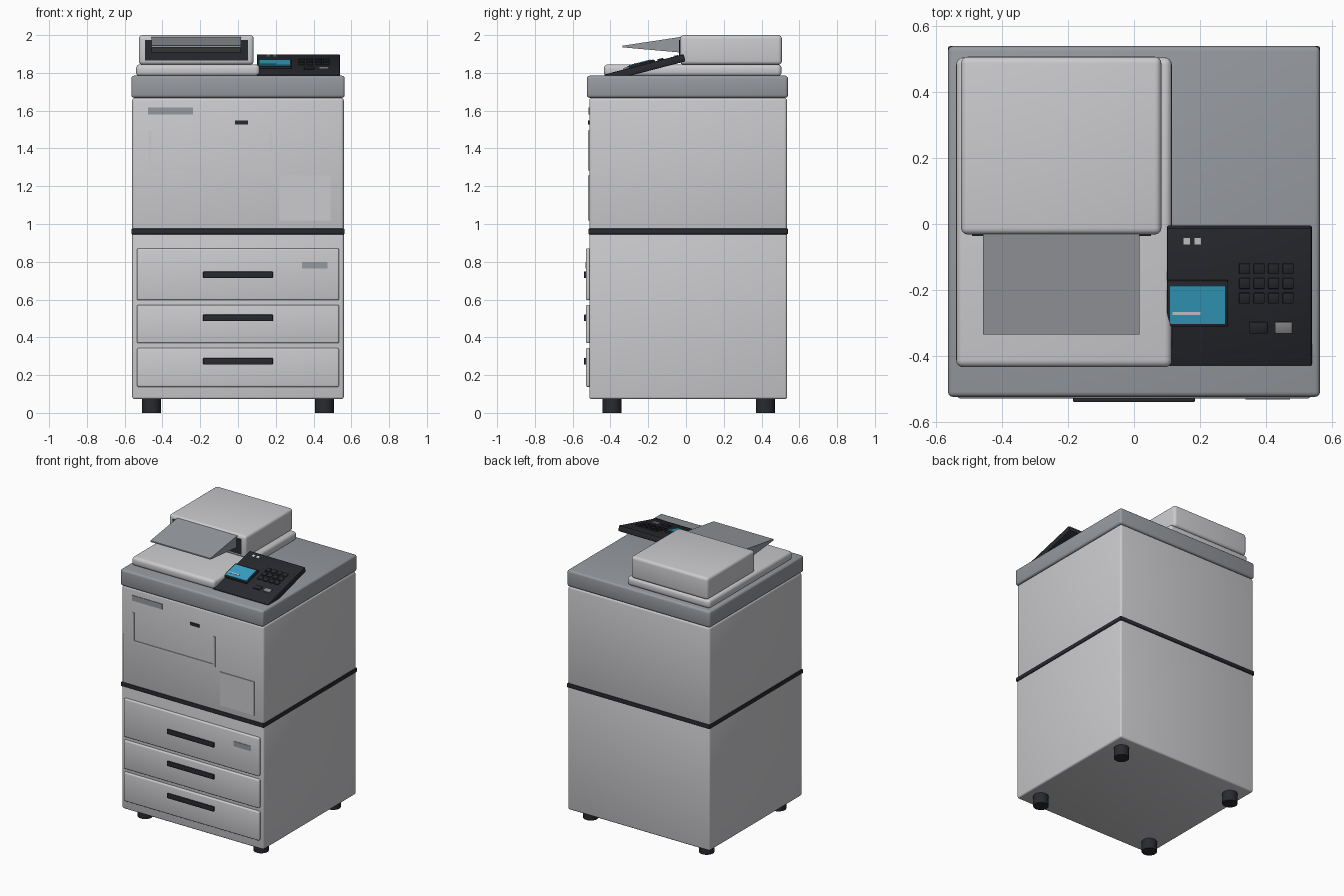
import bpy, bmesh, math
from mathutils import Matrix, Vector

if "Cube" in bpy.data.objects:
    bpy.data.objects.remove(bpy.data.objects["Cube"])


def mat(name, r, g, b):
    m = bpy.data.materials.new(name)
    m.diffuse_color = (r, g, b, 1)
    m.use_nodes = True
    m.node_tree.nodes["Principled BSDF"].inputs["Base Color"].default_value = m.diffuse_color
    return m


BODY = mat("light_grey", 0.60, 0.60, 0.625)
GREY = mat("mid_grey", 0.305, 0.32, 0.345)
DARK = mat("charcoal", 0.022, 0.023, 0.029)
BLUE = mat("screen_blue", 0.035, 0.37, 0.57)
PALE = mat("pale_grey", 0.68, 0.68, 0.68)
BUTTON = mat("button_grey", 0.26, 0.26, 0.27)


def finish(bm, name, material, matrix=None):
    me = bpy.data.meshes.new(name)
    bmesh.ops.recalc_face_normals(bm, faces=bm.faces[:])
    bm.to_mesh(me)
    bm.free()
    ob = bpy.data.objects.new(name, me)
    bpy.context.collection.objects.link(ob)
    me.materials.append(material)
    if matrix:
        ob.matrix_world = matrix
    bpy.context.view_layer.objects.active = ob
    bpy.ops.object.select_all(action='DESELECT')
    ob.select_set(True)
    bpy.ops.object.shade_smooth_by_angle(angle=math.radians(35))
    return ob


def box(name, x, y, z, material, bevel=0.0, seg=3, matrix=None):
    """Box from (min, max) ranges with rounded edges."""
    bm = bmesh.new()
    bmesh.ops.create_cube(bm, size=1)
    for v in bm.verts:
        v.co = Vector(r[0] if c < 0 else r[1] for c, r in zip(v.co, (x, y, z)))
    if bevel:
        bmesh.ops.bevel(bm, geom=bm.edges[:], offset=bevel, segments=seg,
                        profile=0.5, affect='EDGES', clamp_overlap=True)
    return finish(bm, name, material, matrix)


# Main cabinet stack
box("lower_cabinet", (-0.56, 0.56), (-0.512, 0.535), (0.073, 0.955), BODY, 0.012)
box("dividing_band", (-0.565, 0.565), (-0.517, 0.54), (0.945, 0.976), DARK, 0.006, 2)
box("upper_body", (-0.56, 0.56), (-0.512, 0.535), (0.965, 1.668), BODY, 0.015)
box("top_deck", (-0.565, 0.565), (-0.525, 0.54), (1.668, 1.785), GREY, 0.015)

# Feet
for i, (fx, fy) in enumerate([(sx, sy) for sx in (-0.458, 0.458) for sy in (-0.392, 0.42)]):
    bm = bmesh.new()
    bmesh.ops.create_cone(bm, cap_ends=True, segments=24, radius1=0.05, radius2=0.05, depth=0.08)
    finish(bm, f"foot_{i + 1}", DARK, Matrix.Translation((fx, fy, 0.04)))

# Paper drawers with handles
for i, (z0, z1, hz) in enumerate([(0.597, 0.87, 0.731), (0.369, 0.572, 0.503), (0.138, 0.343, 0.273)]):
    box(f"drawer_{i + 1}", (-0.535, 0.535), (-0.53, -0.50), (z0, z1), BODY, 0.008)
    box(f"drawer_handle_{i + 1}", (-0.185, 0.185), (-0.541, -0.525), (hz - 0.017, hz + 0.017), DARK, 0.004, 2)
box("drawer_label", (0.338, 0.474), (-0.533, -0.528), (0.764, 0.80), GREY)

# Front details of the upper body
box("front_label", (-0.476, -0.239), (-0.516, -0.51), (1.58, 1.618), GREY)
box("front_slot", (-0.017, 0.053), (-0.518, -0.51), (1.528, 1.549), DARK)
for side, x0 in (("left", -0.474), ("right", 0.167)):
    box(f"bypass_trim_{side}", (x0, x0 + 0.015), (-0.518, -0.51), (1.283, 1.496), BODY)
box("bypass_trim_bottom", (-0.474, 0.182), (-0.517, -0.51), (1.283, 1.298), BODY)
box("access_panel", (0.219, 0.49), (-0.518, -0.51), (1.019, 1.257), BODY)

# Scanner lid and document feeder
box("scanner_lid", (-0.54, 0.115), (-0.435, 0.506), (1.782, 1.845), BODY, 0.022, 4)
box("document_feeder", (-0.525, 0.083), (-0.032, 0.508), (1.843, 2.0), BODY, 0.02, 4)
box("feeder_opening", (-0.492, 0.052), (-0.037, -0.02), (1.866, 1.973), DARK)

# Wedge-shaped feeder tray: side profile extruded along x
bm = bmesh.new()
profile = [(-0.03, 1.99), (-0.03, 1.908), (-0.335, 1.935), (-0.335, 1.944)]
face = bm.faces.new([bm.verts.new((-0.458, y, z)) for y, z in profile])
ext = bmesh.ops.extrude_face_region(bm, geom=[face])
bmesh.ops.translate(bm, vec=(0.474, 0, 0), verts=[g for g in ext["geom"] if isinstance(g, bmesh.types.BMVert)])
finish(bm, "feeder_tray", GREY)

# Tilted control panel; its parts are laid out in top-view coordinates
TILT = math.radians(14.5)
PY, PZ = -0.218, 1.826
PANEL = Matrix.Translation((0, PY, PZ)) @ Matrix.Rotation(TILT, 4, 'X')
box("control_panel", (0.10, 0.54), (-0.217, 0.217), (-0.02, 0.02), DARK, 0.006, 2, PANEL)


def on_panel(name, x, y, height, material, base=0.018, bevel=0.0):
    ys = tuple((v - PY + 0.006) / math.cos(TILT) for v in y)
    box(name, x, ys, (base, 0.02 + height), material, bevel, 2, PANEL)


on_panel("screen_bezel", (0.10, 0.286), (-0.31, -0.17), 0.012, DARK, bevel=0.004)
on_panel("screen", (0.11, 0.277), (-0.30, -0.185), 0.016, BLUE, 0.028)
on_panel("screen_line", (0.117, 0.202), (-0.273, -0.264), 0.018, PALE, 0.034)
for i, cx in enumerate((0.16, 0.194)):
    on_panel(f"indicator_{i + 1}", (cx - 0.01, cx + 0.01), (-0.063, -0.043), 0.004, PALE)
for r in range(3):
    for c in range(4):
        cx, cy = 0.336 + 0.044 * c, -0.136 - 0.0445 * r
        on_panel(f"key_{r + 1}_{c + 1}", (cx - 0.017, cx + 0.017), (cy - 0.016, cy + 0.016),
                 0.008, DARK, bevel=0.003)
on_panel("stop_button", (0.35, 0.405), (-0.332, -0.298), 0.008, DARK, bevel=0.003)
on_panel("start_button", (0.428, 0.481), (-0.332, -0.298), 0.008, BUTTON, bevel=0.003)
